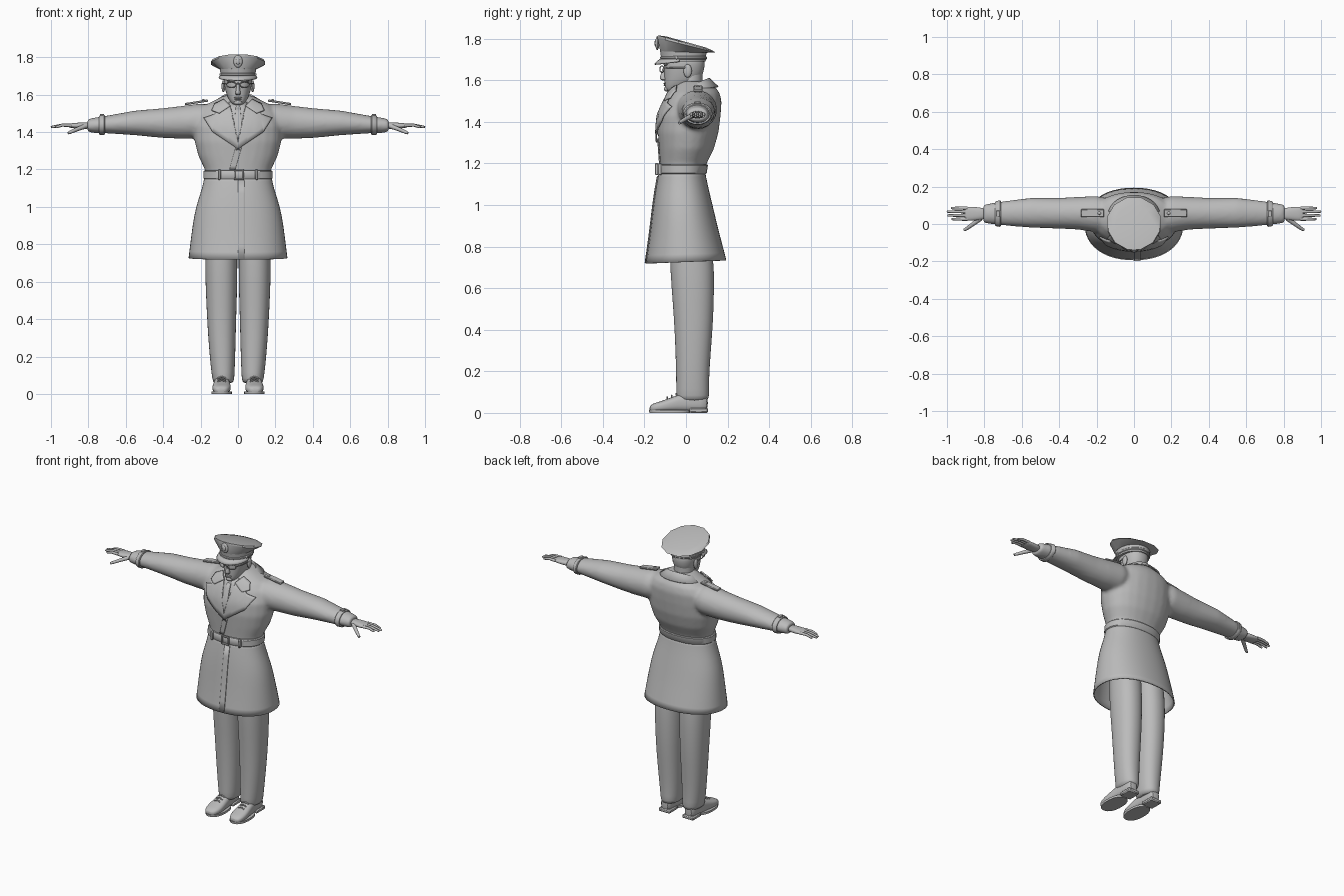
import bpy, bmesh, math
from math import sin, cos, pi, radians
from mathutils import Vector, Matrix
from mathutils.bvhtree import BVHTree

if "Cube" in bpy.data.objects:
    bpy.data.objects.remove(bpy.data.objects["Cube"])

GREY = (0.5, 0.5, 0.5, 1)
grey = bpy.data.materials.new("plain grey")
grey.use_nodes = True
grey.diffuse_color = GREY
grey.node_tree.nodes["Principled BSDF"].inputs["Base Color"].default_value = GREY


def add_loft(bm, rings, axis="z", sides=24, power=2.0, caps=(True, True), tilt=None):
    """Skin superellipse rings (t, a0, a1, b0, b1) stacked along an axis."""
    loops = []
    for n, (t, a0, a1, b0, b1) in enumerate(rings):
        loop = []
        for i in range(sides):
            w = 2 * pi * (i + 0.5) / sides
            c, s = cos(w), sin(w)
            a = (a0 + a1) / 2 + (a1 - a0) / 2 * math.copysign(abs(c) ** (2 / power), c)
            b = (b0 + b1) / 2 + (b1 - b0) / 2 * math.copysign(abs(s) ** (2 / power), s)
            lean = tilt[n] * b if tilt else 0
            co = {"x": (t, a, b), "y": (a, t, b), "z": (a, b, t + lean)}[axis]
            loop.append(bm.verts.new(co))
        loops.append(loop)
    for lo, hi in zip(loops, loops[1:]):
        for i in range(sides):
            j = (i + 1) % sides
            bm.faces.new((lo[i], lo[j], hi[j], hi[i]))
    if caps[0]:
        bm.faces.new(loops[0][::-1])
    if caps[1]:
        bm.faces.new(loops[-1])


def finish(name, bm, mirror=False, subdiv=0, thick=0, angle=40):
    bmesh.ops.recalc_face_normals(bm, faces=bm.faces)
    me = bpy.data.meshes.new(name)
    bm.to_mesh(me)
    bm.free()
    ob = bpy.data.objects.new(name, me)
    bpy.context.collection.objects.link(ob)
    me.materials.append(grey)
    bpy.ops.object.select_all(action="DESELECT")
    ob.select_set(True)
    bpy.context.view_layer.objects.active = ob
    bpy.ops.object.shade_smooth_by_angle(angle=radians(angle))
    if subdiv:
        ob.modifiers.new("Round", "SUBSURF").levels = subdiv
        ob.modifiers["Round"].render_levels = subdiv
    if thick:
        m = ob.modifiers.new("Thickness", "SOLIDIFY")
        m.thickness, m.offset = thick, 0
    if mirror:
        ob.modifiers.new("Mirror", "MIRROR").use_mirror_merge = False
    return ob


def loft(name, rings, mirror=False, subdiv=0, thick=0, angle=40, **kw):
    bm = bmesh.new()
    add_loft(bm, rings, **kw)
    return finish(name, bm, mirror, subdiv, thick, angle)


def even(rows):
    """Rings symmetric in x from (z, half width, front, back)."""
    return [(z, -w, w, f, b) for z, w, f, b in rows]


def tube(name, points, radius, taper=1.0, cyclic=False, mirror=True):
    cu = bpy.data.curves.new(name, "CURVE")
    cu.dimensions, cu.bevel_depth, cu.bevel_resolution = "3D", radius, 2
    cu.use_fill_caps = True
    sp = cu.splines.new("POLY")
    sp.points.add(len(points) - 1)
    for k, (p, q) in enumerate(zip(sp.points, points)):
        p.co = (*q, 1)
        p.radius = 1 + (taper - 1) * k / (len(points) - 1)
    sp.use_cyclic_u, sp.use_smooth = cyclic, True
    cu.materials.append(grey)
    ob = bpy.data.objects.new(name, cu)
    bpy.context.collection.objects.link(ob)
    if mirror:
        ob.modifiers.new("Mirror", "MIRROR").use_mirror_merge = False


def box(name, centre, size, turn=0, mirror=False):
    bm = bmesh.new()
    m = Matrix.Translation(centre) @ Matrix.Rotation(radians(turn), 4, "Y") @ Matrix.Diagonal((*size, 1))
    bmesh.ops.create_cube(bm, size=1, matrix=m)
    bmesh.ops.bevel(bm, geom=bm.edges[:], offset=min(size) * 0.25, segments=1, affect="EDGES")
    return finish(name, bm, mirror)


def ball(name, centre, size, mirror=False):
    bm = bmesh.new()
    m = Matrix.Translation(centre) @ Matrix.Diagonal((*size, 1))
    bmesh.ops.create_uvsphere(bm, u_segments=16, v_segments=10, radius=1, matrix=m)
    return finish(name, bm, mirror)


def patch(name, outline, target, lift, mirror=False, thick=0.008):
    """A cloth panel drawn in x and z and laid on the front of a garment."""
    tree = BVHTree.FromObject(target, bpy.context.evaluated_depsgraph_get())
    bm = bmesh.new()
    bm.faces.new([bm.verts.new((x, 0, z)) for x, z in outline])
    bmesh.ops.triangulate(bm, faces=bm.faces[:])
    bmesh.ops.subdivide_edges(bm, edges=bm.edges[:], cuts=5, use_grid_fill=True)
    for v in bm.verts:
        hit = tree.ray_cast(Vector((v.co.x, -1, v.co.z)), Vector((0, 1, 0)))[0]
        v.co.y = (hit.y if hit else 0) - lift
    return finish(name, bm, mirror, thick=thick)


# Coat top: torso and sleeves fused into one smooth cloth surface
bm = bmesh.new()
add_loft(bm, even([(1.14, .172, -.122, .085), (1.2, .178, -.125, .1), (1.27, .212, -.13, .135),
                   (1.35, .233, -.136, .157), (1.43, .235, -.13, .167), (1.5, .22, -.1, .172),
                   (1.54, .185, -.075, .162), (1.575, .115, -.05, .135), (1.595, .075, -.03, .11)]), power=2.2)
sleeve = [(.08, .0, .12, 1.4, 1.53), (.2, -.045, .15, 1.365, 1.553), (.3, -.03, .145, 1.364, 1.54),
          (.4, -.025, .14, 1.368, 1.528), (.55, -.02, .14, 1.383, 1.515), (.7, -.008, .122, 1.393, 1.488),
          (.77, .0, .11, 1.395, 1.477), (.805, .005, .105, 1.4, 1.47)]
for side in (1, -1):
    add_loft(bm, [(side * r[0], *r[1:]) for r in sleeve], axis="x")
coat = finish("coat_top", bm)
rm = coat.modifiers.new("Fuse", "REMESH")
rm.mode, rm.voxel_size, rm.use_smooth_shade = "VOXEL", 0.011, True
sm = coat.modifiers.new("Soften", "SMOOTH")
sm.factor, sm.iterations = 0.5, 6
bpy.context.view_layer.update()

# Coat skirt, open underneath
skirt = loft("coat_skirt", even([(1.17, .175, -.125, .087), (1.1, .188, -.14, .1), (1., .224, -.155, .125),
             (.9, .241, -.166, .148), (.8, .254, -.18, .174), (.726, .263, -.192, .192)]),
             caps=(False, False), power=2.2, subdiv=1, thick=.008, tilt=[0, 0, 0, 0, .02, .04])
bpy.context.view_layer.update()
patch("skirt_flap", [(.0, 1.14), (.035, 1.14), (.035, .722), (.0, .722)], skirt, .003, thick=.005)

# Lapels, collar, shirt front and tie
patch("lapel", [(.045, 1.545), (.1, 1.54), (.125, 1.495), (.182, 1.475), (.135, 1.4), (.045, 1.34),
                (-.012, 1.3), (.012, 1.4)], coat, .01, mirror=True)
patch("collar_front", [(.04, 1.54), (.075, 1.575), (.125, 1.55), (.14, 1.515), (.1, 1.5)],
      coat, .016, mirror=True)
patch("front_overlap", [(-.012, 1.32), (.02, 1.32), (-.015, 1.2), (-.045, 1.2)], coat, .003, thick=.006)
patch("shirt_front", [(-.05, 1.56), (.05, 1.56), (.0, 1.34)], coat, .003, thick=.006)
patch("tie", [(-.012, 1.53), (.012, 1.53), (.022, 1.42), (.0, 1.36), (-.022, 1.42)], coat, .009)
ball("tie_knot", (0, -.072, 1.53), (.017, .013, .02))
bm = bmesh.new()
rows = []
for k in range(25):
    a = radians(-128 + 256 * k / 24)
    rows.append([bm.verts.new((rx * sin(a), .045 + ry * cos(a), z + dz * cos(a)))
                 for rx, ry, z, dz in ((.082, .062, 1.55, .03), (.09, .068, 1.58, .028), (.138, .108, 1.556, .012))])
for p, q in zip(rows, rows[1:]):
    for i in range(2):
        bm.faces.new((p[i], q[i], q[i + 1], p[i + 1]))
finish("collar_back", bm, thick=.008)
loft("shirt_collar", even([(1.535, .068, -.06, .085), (1.575, .062, -.045, .08)]), caps=(False, False), thick=.006)

# Belt, buckle and loops
loft("belt", even([(1.148, .181, -.134, .095), (1.153, .186, -.138, .1), (1.19, .186, -.138, .106),
                   (1.195, .181, -.134, .103)]), power=2.2, sides=32)
for x, z in ((-.018, 1.172), (.028, 1.172)):
    box("buckle_side", (x, -.141, z), (.008, .014, .056))
for z in (1.148, 1.197):
    box("buckle_bar", (.005, -.141, z), (.05, .014, .008))
box("belt_loop", (.1, -.126, 1.172), (.016, .02, .056), mirror=True)

# Shoulder straps and cuffs
box("shoulder_strap", (.222, .058, 1.559), (.125, .042, .012), turn=9, mirror=True)
ball("strap_button", (.185, .058, 1.571), (.009, .009, .005), mirror=True)
loft("cuff_band", [(.712, -.012, .124, 1.388, 1.49), (.716, -.016, .127, 1.385, 1.493),
                   (.738, -.012, .123, 1.385, 1.489), (.742, -.008, .119, 1.388, 1.485)], axis="x", mirror=True)
box("cuff_buckle", (.727, .055, 1.492), (.022, .032, .01), mirror=True)

# Hands
loft("palm", [(.785, .027, .083, 1.418, 1.452), (.83, .02, .09, 1.415, 1.452), (.88, .016, .094, 1.42, 1.449),
              (.91, .018, .092, 1.425, 1.445)], axis="x", sides=16, power=2.4, mirror=True, subdiv=1)
for y, tip in ((.026, .975), (.046, .997), (.066, 1.), (.085, .978)):
    tube("finger", [(.89, y, 1.436), (.94, y, 1.437), (tip - .008, y, 1.428), (tip, y, 1.426)], .0095, .55)
tube("thumb", [(.82, .03, 1.43), (.86, .0, 1.415), (.895, -.025, 1.4), (.908, -.032, 1.394)], .013, .55)

# Trousers
loft("trouser_leg", [(1., .0, .165, -.08, .1), (.75, .003, .176, -.08, .135), (.6, .003, .175, -.07, .136),
                     (.45, .008, .168, -.058, .132), (.3, .012, .16, -.051, .12), (.15, .016, .147, -.047, .11),
                     (.075, .02, .137, -.048, .112), (.055, .024, .132, -.044, .107)],
     mirror=True, subdiv=1, power=2.2)

# Shoes
loft("shoe", [(-.176, .07, .112, .008, .03), (-.162, .05, .13, .004, .045), (-.12, .036, .14, .004, .056),
              (-.06, .04, .134, .004, .078), (-.01, .046, .126, .004, .1), (.08, .048, .124, .004, .1),
              (.106, .06, .112, .006, .09)], axis="y", power=2.6, mirror=True, subdiv=1)
loft("sole", [(0, .032, .143, -.177, .02), (.014, .032, .143, -.179, .02)], power=2.3, mirror=True)
box("heel", (.086, .062, .012), (.082, .09, .024), mirror=True)
for k in range(3):
    y = -.09 + .022 * k
    tube("lace", [(.065, y, .066 + .009 * k), (.087, y, .075 + .009 * k), (.109, y, .066 + .009 * k)], .004)

# Neck and head
loft("neck", even([(1.5, .068, -.045, .085), (1.56, .06, -.035, .078), (1.64, .06, -.03, .08)]))
loft("head", even([(1.545, .022, -.092, -.04), (1.555, .036, -.1, -.01), (1.58, .053, -.103, .04),
                   (1.61, .065, -.104, .075), (1.65, .074, -.106, .088), (1.68, .078, -.107, .091),
                   (1.72, .078, -.1, .09)]), subdiv=1, power=2.3)
loft("nose", even([(1.597, .009, -.11, -.09), (1.603, .016, -.125, -.09), (1.612, .014, -.128, -.09),
                   (1.64, .008, -.118, -.09), (1.668, .008, -.11, -.09)]), sides=12, subdiv=1)
ball("upper_lip", (0, -.1, 1.584), (.022, .009, .004))
ball("lower_lip", (0, -.099, 1.576), (.018, .009, .005))
ball("chin", (0, -.092, 1.558), (.022, .014, .013))
ball("brow", (.034, -.098, 1.675), (.026, .01, .007), mirror=True)
ball("ear", (.078, .008, 1.645), (.01, .02, .032), mirror=True)

# Glasses
tube("lens_rim", [(.036 + .025 * cos(pi * k / 8), -.116 + .01 * cos(pi * k / 8), 1.653 + .016 * sin(pi * k / 8))
                  for k in range(16)], .0025, cyclic=True)
tube("glasses_arm", [(.06, -.105, 1.658), (.077, -.07, 1.66), (.084, .01, 1.66)], .003)
tube("glasses_bridge", [(-.012, -.125, 1.656), (.012, -.125, 1.656)], .0025, mirror=False)

# Peaked cap: band, flared crown with sloping top, peak, badge
loft("cap_band", even([(1.69, .093, -.118, .096), (1.74, .098, -.126, .1)]), sides=20)
loft("cap_crown", even([(1.735, .1, -.128, .103), (1.769, .149, -.142, .146), (1.778, .142, -.14, .135),
                        (1.784, .1, -.1, .1)]), sides=12, tilt=[-.03, -.25, -.28, -.28], angle=30)
loft("cap_cord", even([(1.7, .095, -.121, .098), (1.704, .099, -.126, .102), (1.712, .099, -.126, .102),
                       (1.716, .095, -.121, .098)]), sides=20)
bm = bmesh.new()
rows = []
for k in range(17):
    a = radians(-80 + 10 * k)
    reach = max(cos(a), 0)
    rows.append([bm.verts.new((.094 * s * sin(a), -.011 - .108 * s * cos(a), z))
                 for s, z in ((.98, 1.704), (1.03 + .14 * reach, 1.698 - .008 * reach), (1.05 + .24 * reach, 1.692 - .016 * reach))])
for p, q in zip(rows, rows[1:]):
    for i in range(2):
        bm.faces.new((p[i], q[i], q[i + 1], p[i + 1]))
finish("cap_peak", bm, thick=.006)
ball("cap_badge", (0, -.138, 1.778), (.024, .01, .033))
ball("badge_centre", (0, -.146, 1.778), (.012, .006, .017))
ball("cord_button", (.092, -.045, 1.708), (.008, .008, .008), mirror=True)
